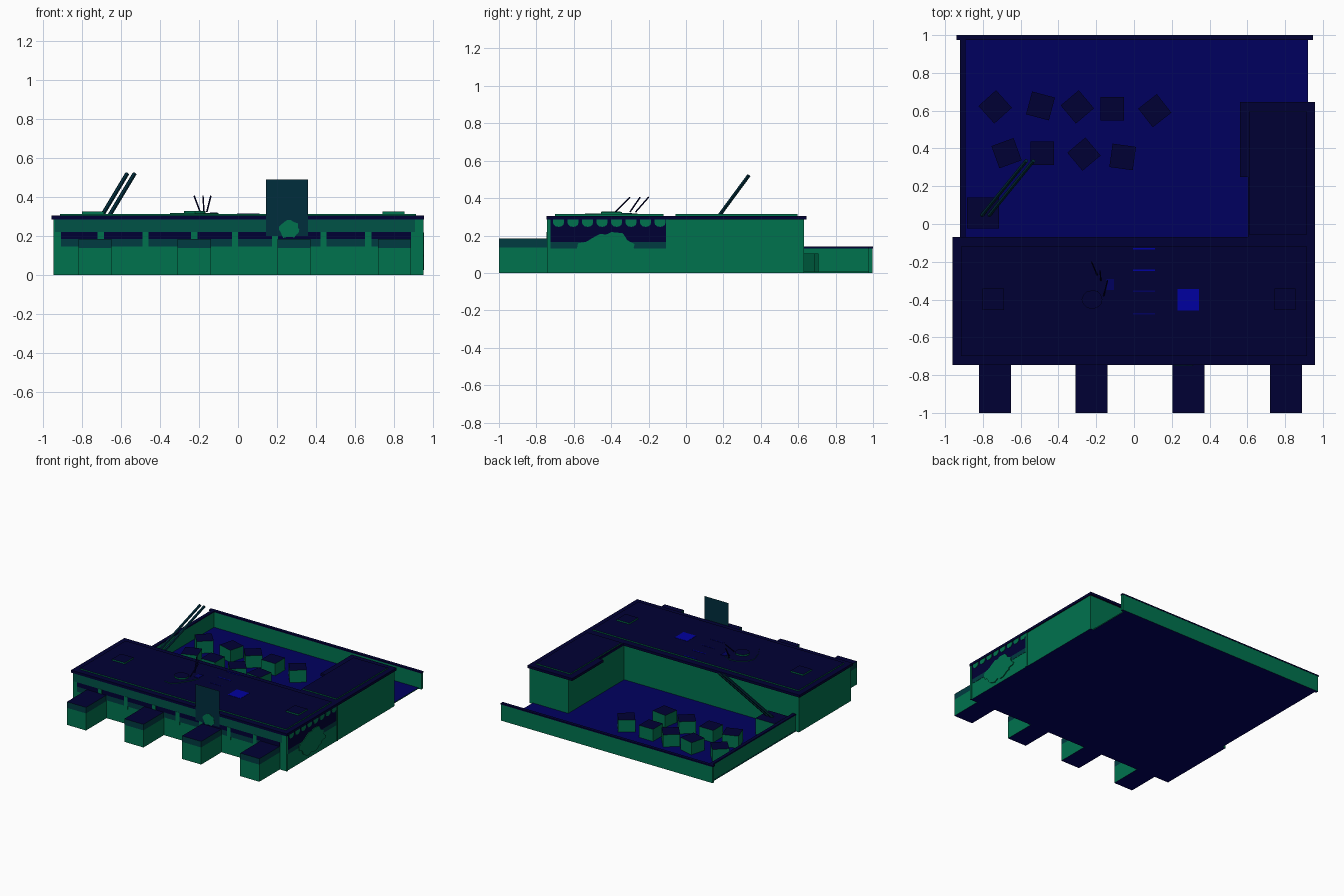
import bpy, bmesh, math, random
from mathutils import Vector, Matrix

if "Cube" in bpy.data.objects:
    bpy.data.objects.remove(bpy.data.objects["Cube"])

random.seed(4)


def material(name, rgb):
    m = bpy.data.materials.new(name)
    m.diffuse_color = (*rgb, 1)
    m.use_nodes = True
    m.node_tree.nodes["Principled BSDF"].inputs["Base Color"].default_value = m.diffuse_color
    return m


GREEN = material("green", (0.0, 0.170, 0.076))
NAVY = material("navy", (0.0, 0.0, 0.034))
BLUE = material("floor_blue", (0.0, 0.0, 0.114))
BRIGHT = material("bright_blue", (0.0, 0.0, 0.35))
TEAL = material("dark_teal", (0.0, 0.043, 0.052))
SIGN = material("sign_teal", (0.0, 0.026, 0.046))
FASCIA = material("shaded_green", (0.0, 0.085, 0.062))


def finish(name, bm, side, top=None, bottom=None):
    """Level faces take the top or bottom material, the rest the side material."""
    me = bpy.data.meshes.new(name)
    bmesh.ops.recalc_face_normals(bm, faces=bm.faces)
    bm.normal_update()
    for f in bm.faces:
        f.material_index = 1 if f.normal.z > 0.7 else 2 if f.normal.z < -0.7 else 0
    bm.to_mesh(me)
    bm.free()
    for m in (side, top or side, bottom or top or side):
        me.materials.append(m)
    ob = bpy.data.objects.new(name, me)
    bpy.context.collection.objects.link(ob)
    return ob


def box(name, x, y, z, side, top=None, turn=0):
    bm = bmesh.new()
    bmesh.ops.create_cube(bm, size=1)
    size = Vector((x[1] - x[0], y[1] - y[0], z[1] - z[0]))
    mid = Vector((x[0] + x[1], y[0] + y[1], z[0] + z[1])) / 2
    m = Matrix.Translation(mid) @ Matrix.Rotation(math.radians(turn), 4, "Z") @ Matrix.Diagonal((*size, 1))
    bmesh.ops.transform(bm, matrix=m, verts=bm.verts)
    # Undersides resting on the ground share the floor colour
    return finish(name, bm, side, top, BLUE if z[0] == 0 else None)


def stick(name, a, b, r, mat):
    a, b = Vector(a), Vector(b)
    bm = bmesh.new()
    bmesh.ops.create_cone(bm, cap_ends=True, segments=6, radius1=r, radius2=r, depth=(b - a).length)
    q = (b - a).to_track_quat("Z", "Y").to_matrix().to_4x4()
    bmesh.ops.transform(bm, matrix=Matrix.Translation((a + b) / 2) @ q, verts=bm.verts)
    return finish(name, bm, mat)


def plate(name, outline, depth, side, top=None):
    """Extrude a flat outline along a depth vector."""
    bm = bmesh.new()
    f = bm.faces.new([bm.verts.new(p) for p in outline])
    ext = bmesh.ops.extrude_face_region(bm, geom=[f])
    verts = [g for g in ext["geom"] if isinstance(g, bmesh.types.BMVert)]
    bmesh.ops.translate(bm, vec=depth, verts=verts)
    bmesh.ops.triangulate(bm, faces=[g for g in bm.faces if len(g.verts) > 4])
    return finish(name, bm, side, top)


def splat(n, ru, rv, rough):
    """Ragged oval outline."""
    pts = []
    for i in range(n):
        a, k = 2 * math.pi * i / n, 1 + random.uniform(-rough, rough)
        pts.append((ru * k * math.cos(a), rv * k * math.sin(a)))
    return pts


# Yard floor and its low walls
box("floor", (-0.92, 0.92), (-0.08, 0.977), (0, 0.008), GREEN, BLUE)
for name, x, y in (("back_wall", (-0.935, 0.945), (0.977, 0.998)),
                   ("left_wall", (-0.918, -0.897), (-0.08, 0.977))):
    box(name, x, y, (0, 0.13), GREEN, NAVY)
box("back_wall_cap", (-0.94, 0.947), (0.974, 1.0), (0.13, 0.14), NAVY)
box("left_wall_cap", (-0.92, -0.893), (-0.08, 0.974), (0.13, 0.14), NAVY)

# Front counter and side counter
box("front_counter", (-0.948, 0.948), (-0.74, -0.08), (0, 0.285), GREEN, NAVY)
box("front_counter_top", (-0.96, 0.957), (-0.747, -0.07), (0.285, 0.305), NAVY)
box("side_counter", (0.605, 0.948), (-0.08, 0.63), (0, 0.285), GREEN, NAVY)
box("side_counter_top", (0.603, 0.957), (-0.07, 0.25), (0.285, 0.305), NAVY)
box("side_counter_top_wide", (0.56, 0.957), (0.25, 0.645), (0.285, 0.305), NAVY)
box("front_top_panel", (-0.915, 0.915), (-0.70, -0.12), (0.305, 0.314), GREEN, NAVY)
box("side_top_panel", (0.61, 0.915), (-0.055, 0.595), (0.305, 0.314), GREEN, NAVY)

# Shaded fascia and dark band under the front counter, with posts between
box("front_fascia", (-0.94, 0.91), (-0.744, -0.739), (0.22, 0.285), FASCIA)
box("front_band_lower", (-0.91, 0.89), (-0.744, -0.739), (0.145, 0.185), TEAL)
box("front_band_upper", (-0.91, 0.89), (-0.744, -0.739), (0.185, 0.22), NAVY)
for x in (-0.705, -0.475, -0.225, -0.015, 0.19, 0.44, 0.67):
    box("front_post", (x - 0.016, x + 0.016), (-0.746, -0.739), (0.12, 0.22), GREEN)

# Stools along the front
for x in (-0.735, -0.225, 0.288, 0.805):
    w = 0.085
    box("stool_base", (x - w, x + w), (-1.0, -0.74), (0, 0.137), GREEN, NAVY)
    box("stool_seat", (x - w, x + w), (-1.0, -0.74), (0.137, 0.185), TEAL, NAVY)

# Right end: dark opening, scalloped awning edge and ragged splash
box("end_band_lower", (0.946, 0.950), (-0.725, -0.10), (0.13, 0.165), TEAL)
box("end_band_upper", (0.946, 0.950), (-0.725, -0.10), (0.165, 0.285), NAVY)
for y in (-0.737, -0.1):
    box("end_post", (0.946, 0.954), (y - 0.007, y + 0.007), (0, 0.285), GREEN)
n = 8
step = 0.62 / n
for i in range(n):
    c, r = -0.72 + step * (i + 0.5), step * 0.38
    arc = [(0.948, c + r * math.cos(a * math.pi / 6), 0.268 - 0.022 * math.sin(a * math.pi / 6)) for a in range(7)]
    plate("awning_scallop", [(0.948, c - r, 0.285), (0.948, c + r, 0.285)] + arc, (0.005, 0, 0), GREEN)
plate("end_splash", [(0.948, -0.415 + u, 0.122 + v) for u, v in splat(34, 0.155, 0.09, 0.14)],
      (0.007, 0, 0), GREEN)

# Hanging sign (a single sheet) and the green tuft on the front
bm = bmesh.new()
bm.faces.new([bm.verts.new(p) for p in ((0.145, -0.7475, 0.2), (0.36, -0.7475, 0.2),
                                        (0.36, -0.7475, 0.49), (0.145, -0.7475, 0.49))])
finish("sign", bm, SIGN)
plate("front_tuft", [(0.262 + u, -0.7475, 0.232 + v) for u, v in splat(18, 0.052, 0.044, 0.18)],
      (0, -0.002, 0), GREEN)

# Pads, dish and markings on the counter top
for x in (-0.745, 0.80):
    box("counter_pad", (x - 0.056, x + 0.056), (-0.455, -0.342), (0.314, 0.325), GREEN, NAVY)
box("blue_tile", (0.23, 0.343), (-0.458, -0.345), (0.312, 0.316), BRIGHT)
for y in (-0.132, -0.245, -0.357, -0.475):
    box("blue_line", (-0.005, 0.11), (y - 0.004, y + 0.004), (0.312, 0.316), BRIGHT if y > -0.3 else BLUE)
dish = [(-0.35, -0.37), (-0.33, -0.32), (-0.27, -0.27), (-0.20, -0.26), (-0.13, -0.30),
        (-0.10, -0.36), (-0.13, -0.42), (-0.18, -0.50), (-0.22, -0.54), (-0.28, -0.53), (-0.32, -0.46)]
plate("dish", [(x, y, 0.314) for x, y in dish], (0, 0, 0.004), GREEN, NAVY)
plate("dish_centre", [(-0.222 + u, -0.40 + v, 0.317) for u, v in splat(12, 0.055, 0.05, 0.05)],
      (0, 0, 0.012), GREEN, NAVY)
box("dish_tile", (-0.145, -0.105), (-0.35, -0.29), (0.317, 0.320), BLUE)
for a, b in (((-0.16, -0.38), (-0.14, -0.30)), ((-0.175, -0.30), (-0.18, -0.245)), ((-0.195, -0.27), (-0.225, -0.20))):
    stick("dish_stick", (*a, 0.325), (*b, 0.405), 0.004, NAVY)

# Crate with two long poles
box("pole_crate", (-0.885, -0.715), (-0.025, 0.14), (0.006, 0.135), GREEN, NAVY)
for x in (0, 0.038):
    stick("long_pole", (-0.81 + x, 0.04, 0.12), (-0.57 + x, 0.335, 0.52), 0.011, SIGN)

# Scattered crates in the yard
for x, y, turn in ((-0.735, 0.62, 42), (-0.495, 0.625, -15), (-0.30, 0.62, 40), (-0.115, 0.61, 0), (0.11, 0.60, 38),
                   (-0.675, 0.375, 20), (-0.485, 0.375, 0), (-0.265, 0.37, 40), (-0.06, 0.355, -8)):
    s = 0.0625
    box("yard_crate", (x - s, x + s), (y - s, y + s), (0.006, 0.105), GREEN, NAVY, turn)
